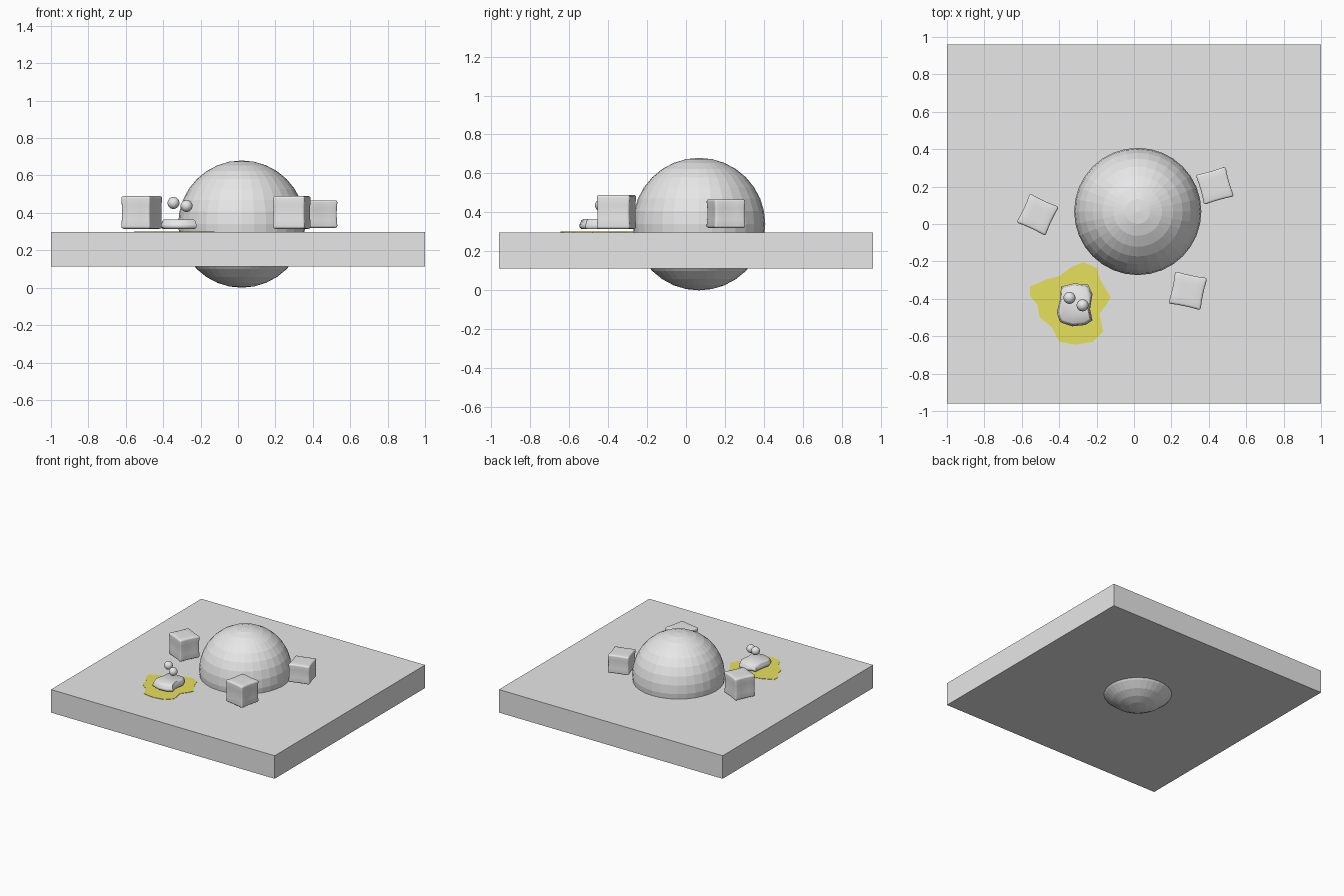
import bpy, bmesh, math
from mathutils import Matrix, Vector

if "Cube" in bpy.data.objects:
    bpy.data.objects.remove(bpy.data.objects["Cube"])


def material(name, rgb):
    m = bpy.data.materials.new(name)
    m.diffuse_color = (*rgb, 1)
    m.use_nodes = True
    m.node_tree.nodes["Principled BSDF"].inputs["Base Color"].default_value = m.diffuse_color
    return m


GREY = material("light_grey", (0.8, 0.8, 0.8))
YELLOW = material("puddle_yellow", (0.85, 0.8, 0.11))


def finish(name, bm, mat, smooth=None):
    bmesh.ops.recalc_face_normals(bm, faces=bm.faces[:])
    me = bpy.data.meshes.new(name)
    bm.to_mesh(me)
    bm.free()
    me.materials.append(mat)
    ob = bpy.data.objects.new(name, me)
    bpy.context.collection.objects.link(ob)
    if smooth:
        bpy.ops.object.select_all(action='DESELECT')
        ob.select_set(True)
        bpy.context.view_layer.objects.active = ob
        bpy.ops.object.shade_smooth_by_angle(angle=math.radians(smooth))
    return ob


def box(name, centre, size):
    bm = bmesh.new()
    bmesh.ops.create_cube(bm, size=1)
    for v in bm.verts:
        v.co = Vector(a * b for a, b in zip(v.co, size)) + Vector(centre)
    return finish(name, bm, GREY)


def ball(name, centre, r, seg, rings, smooth=None):
    bm = bmesh.new()
    bmesh.ops.create_uvsphere(bm, u_segments=seg, v_segments=rings, radius=r,
                              matrix=Matrix.Translation(centre))
    return finish(name, bm, GREY, smooth)


def soft_cube(name, x, y, z0, z1, side, turn):
    # rounded cube whose walls are pinched slightly inwards
    bm = bmesh.new()
    bmesh.ops.create_cube(bm, size=2)
    bmesh.ops.bevel(bm, geom=bm.edges[:], offset=0.16, segments=3,
                    profile=0.5, affect='EDGES')
    long_edges = [e for e in bm.edges if e.calc_length() > 1]
    bmesh.ops.subdivide_edges(bm, edges=long_edges, cuts=3, use_grid_fill=True)
    rot = Matrix.Rotation(math.radians(turn), 3, 'Z')
    for v in bm.verts:
        c = v.co.copy()
        for i in range(3):
            j, k = (i + 1) % 3, (i + 2) % 3
            v.co[i] *= 1 - 0.06 * (1 - c[j] ** 2 if i < 2 else 0) \
                         - (0.05 * (1 - c[k] ** 2) if i < 2 else 0)
        v.co = rot @ Vector((v.co.x * side / 2, v.co.y * side / 2,
                             v.co.z * (z1 - z0) / 2))
        v.co += Vector((x, y, (z0 + z1) / 2))
    return finish(name, bm, GREY, 50)


def stacked(name, outline, layers, mat, smooth=None):
    # outline repeated at (scale, height) layers, bridged and capped
    n = len(outline)
    cx = sum(p[0] for p in outline) / n
    cy = sum(p[1] for p in outline) / n
    bm = bmesh.new()
    loops = [[bm.verts.new((cx + (x - cx) * s, cy + (y - cy) * s, z))
              for x, y in outline] for s, z in layers]
    for a, b in zip(loops, loops[1:]):
        for i in range(n):
            j = (i + 1) % n
            bm.faces.new((a[i], a[j], b[j], b[i]))
    bm.faces.new(loops[0][::-1])
    bm.faces.new(loops[-1])
    return finish(name, bm, mat, smooth)


# base slab and the big ball sunk through it
box("slab", (0, 0, 0.205), (2, 1.92, 0.186))
ball("big_ball", (0.02, 0.067, 0.34), 0.34, 32, 16)

# three soft cubes around the ball
soft_cube("cube_left", -0.515, 0.05, 0.315, 0.49, 0.175, -25)
soft_cube("cube_right", 0.432, 0.205, 0.32, 0.467, 0.17, 16)
soft_cube("cube_front", 0.288, -0.357, 0.315, 0.49, 0.18, -12)

# painted puddle on the slab
puddle = [(-.27, -.205), (-.20, -.235), (-.18, -.30), (-.125, -.39),
          (-.15, -.435), (-.185, -.48), (-.165, -.575), (-.22, -.63),
          (-.315, -.645), (-.40, -.63), (-.44, -.55), (-.505, -.50),
          (-.515, -.435), (-.555, -.385), (-.555, -.335), (-.465, -.295),
          (-.40, -.28), (-.335, -.23)][::-1]
stacked("puddle", puddle, [(1, 0.297), (1, 0.301)], YELLOW)

# melted lump with two floating beads
lump = [(-.39, -.335), (-.32, -.317), (-.245, -.325), (-.222, -.375),
        (-.235, -.455), (-.222, -.515), (-.26, -.54), (-.33, -.547),
        (-.395, -.525), (-.413, -.475), (-.395, -.40)][::-1]
stacked("melted_lump", lump,
        [(0.92, 0.315), (1, 0.323), (1, 0.338), (0.95, 0.344),
         (0.93, 0.356), (0.84, 0.365)], GREY, 50)
ball("bead_left", (-0.345, -0.395, 0.453), 0.032, 24, 12, 60)
ball("bead_right", (-0.275, -0.435, 0.437), 0.032, 24, 12, 60)
